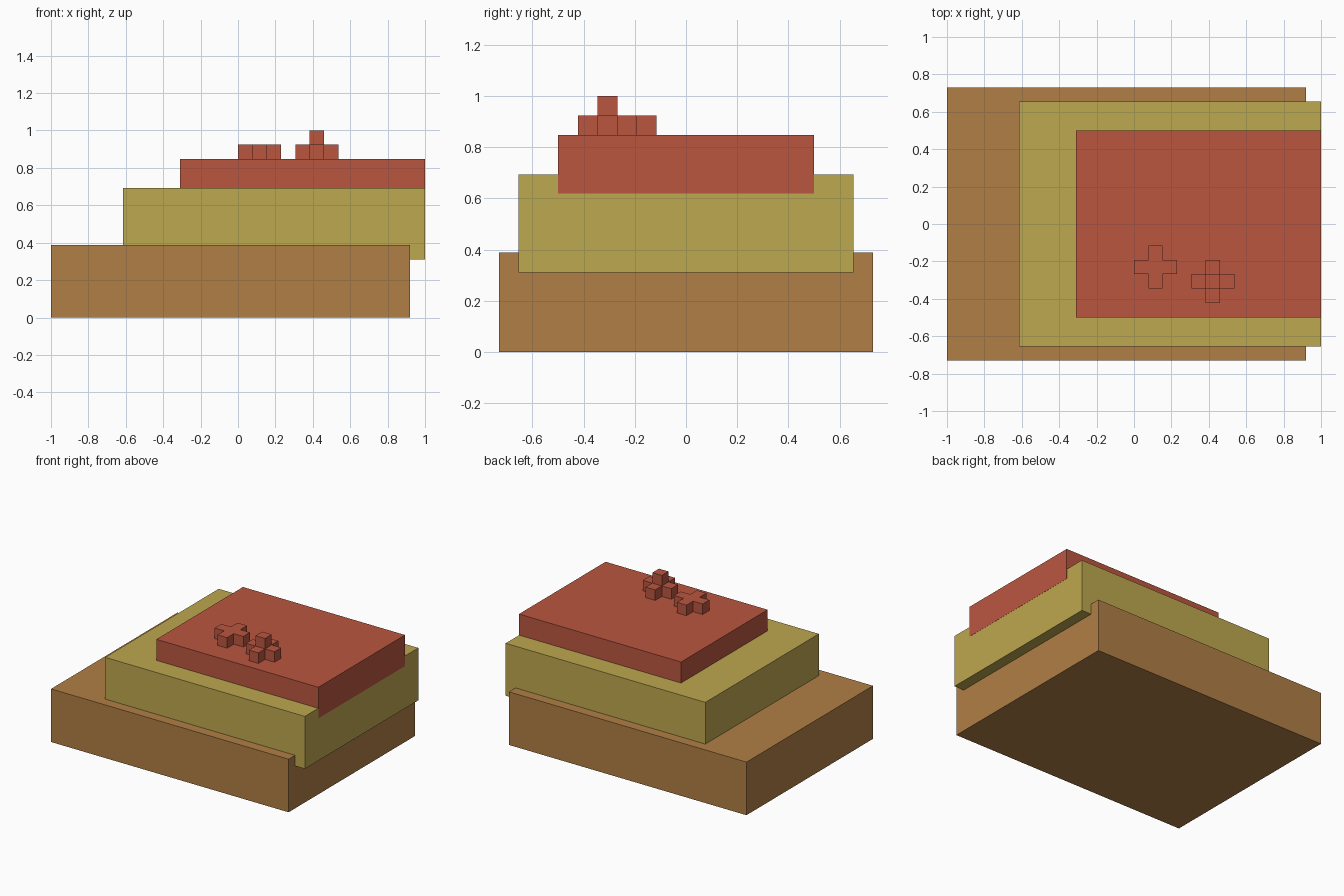
import bpy
import bmesh
from mathutils import Matrix, Vector

cube = bpy.data.objects.get("Cube")
if cube:
    bpy.data.objects.remove(cube, do_unlink=True)


def material(name, rgb):
    mat = bpy.data.materials.new(name)
    mat.use_nodes = True
    mat.diffuse_color = (*rgb, 1)
    mat.node_tree.nodes["Principled BSDF"].inputs["Base Color"].default_value = (*rgb, 1)
    return mat


def finish(name, bm, mat):
    bmesh.ops.recalc_face_normals(bm, faces=bm.faces)
    mesh = bpy.data.meshes.new(name)
    bm.to_mesh(mesh)
    bm.free()
    mesh.materials.append(mat)
    obj = bpy.data.objects.new(name, mesh)
    bpy.context.collection.objects.link(obj)
    return obj


def box(name, low, high, mat):
    low, high = Vector(low), Vector(high)
    bm = bmesh.new()
    bmesh.ops.create_cube(bm, size=1, matrix=Matrix.Translation((low + high) / 2)
                          @ Matrix.Diagonal((*(high - low), 1)))
    return finish(name, bm, mat)


def cross(name, cx, cy, z0, z1, mat):
    # Plus-shaped outline: three corner points per arm, turned four times
    a, b = CELL / 2, CELL * 1.5
    points = []
    for _ in range(4):
        points = [(-y, x) for x, y in points]
        points = [(a, -a), (b, -a), (b, a)] + points
    bm = bmesh.new()
    face = bm.faces.new([bm.verts.new((cx + x, cy + y, z0)) for x, y in points])
    top = bmesh.ops.extrude_face_region(bm, geom=[face], use_keep_orig=True)
    bmesh.ops.translate(bm, vec=(0, 0, z1 - z0),
                        verts=[v for v in top["geom"] if isinstance(v, bmesh.types.BMVert)])
    return finish(name, bm, mat)


CELL = 0.077
brown = material("earth brown", (0.434, 0.212, 0.060))
yellow = material("mustard yellow", (0.515, 0.392, 0.078))
red = material("brick red", (0.497, 0.093, 0.051))

# Three stacked slabs, the upper ones partly sunk into those below
box("lower_slab", (-1, -0.73, 0), (0.92, 0.73, 0.388), brown)
box("middle_slab", (-0.615, -0.655, 0.31), (0.999, 0.655, 0.693), yellow)
box("upper_slab", (-0.31, -0.5, 0.62), (1, 0.5, 0.847), red)

# Raised plus shapes on the top slab, one with a cube on its centre
cross("flat_cross", 0.115, -0.23, 0.847, 0.924, red)
cross("tall_cross", 0.422, -0.307, 0.847, 0.924, red)
h = CELL / 2
box("tall_cross_tip", (0.422 - h, -0.307 - h, 0.924), (0.422 + h, -0.307 + h, 1.0), red)
